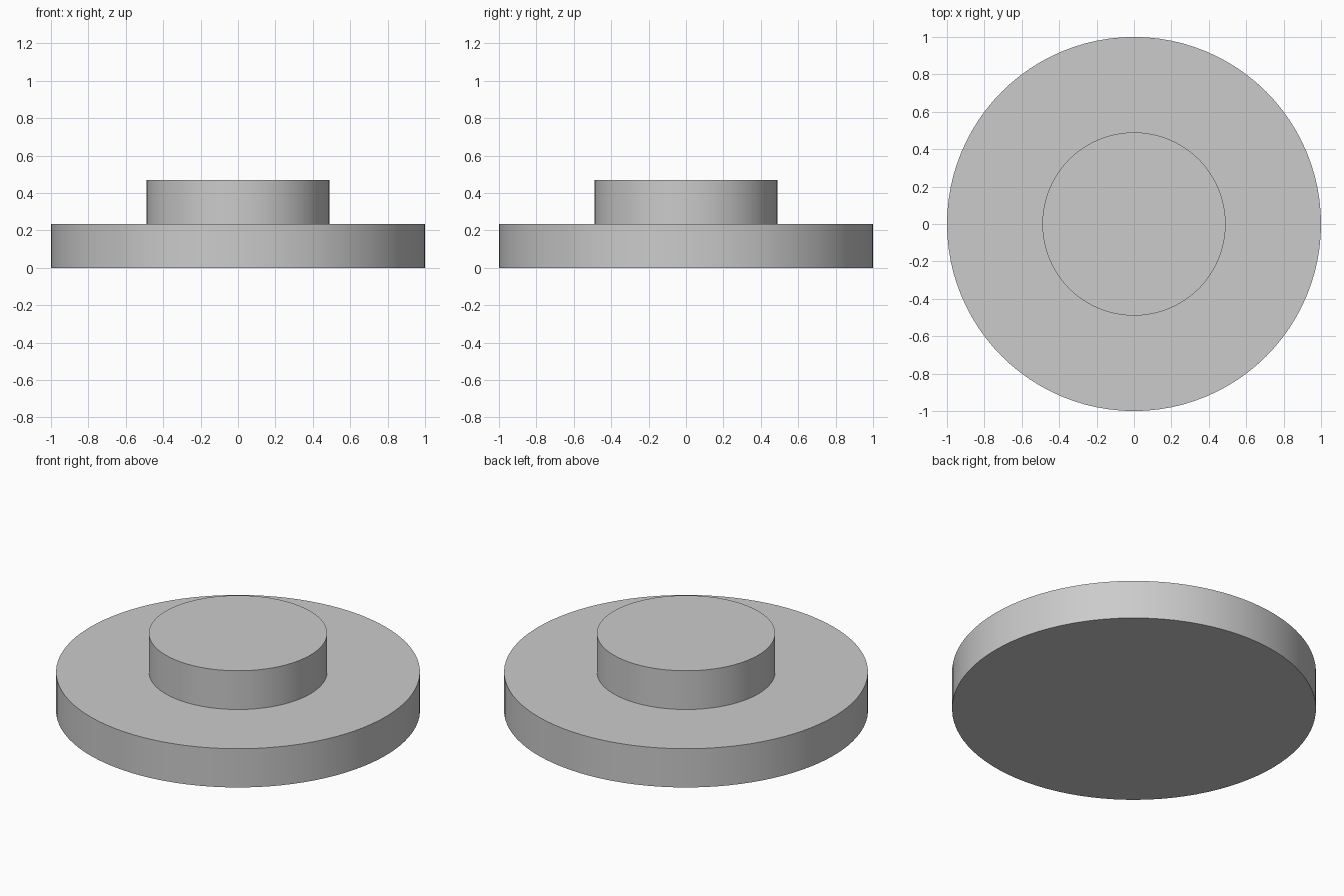
import bpy, bmesh, math

if "Cube" in bpy.data.objects:
    bpy.data.objects.remove(bpy.data.objects["Cube"])

SIDES = 96
# Outline of the stepped disc: (radius, height), from bottom rim to top rim
PROFILE = [(1.0, 0.0), (1.0, 0.235), (0.49, 0.235), (0.49, 0.47)]


def turned_solid(name, profile, sides):
    """Closed solid of revolution about z with flat end caps."""
    bm = bmesh.new()
    rings = []
    for r, z in profile:
        rings.append([bm.verts.new((r * math.cos(2 * math.pi * i / sides),
                                    r * math.sin(2 * math.pi * i / sides), z))
                      for i in range(sides)])
    for low, high in zip(rings, rings[1:]):
        for i in range(sides):
            j = (i + 1) % sides
            bm.faces.new((low[i], low[j], high[j], high[i]))
    bm.faces.new(rings[0][::-1])
    bm.faces.new(rings[-1])
    mesh = bpy.data.meshes.new(name)
    bm.to_mesh(mesh)
    bm.free()
    obj = bpy.data.objects.new(name, mesh)
    bpy.context.collection.objects.link(obj)
    return obj


# Wide base disc with a smaller raised disc on top, as one solid
disc = turned_solid("stepped_disc", PROFILE, SIDES)
bpy.context.view_layer.objects.active = disc
disc.select_set(True)
bpy.ops.object.shade_smooth_by_angle(angle=math.radians(30))
